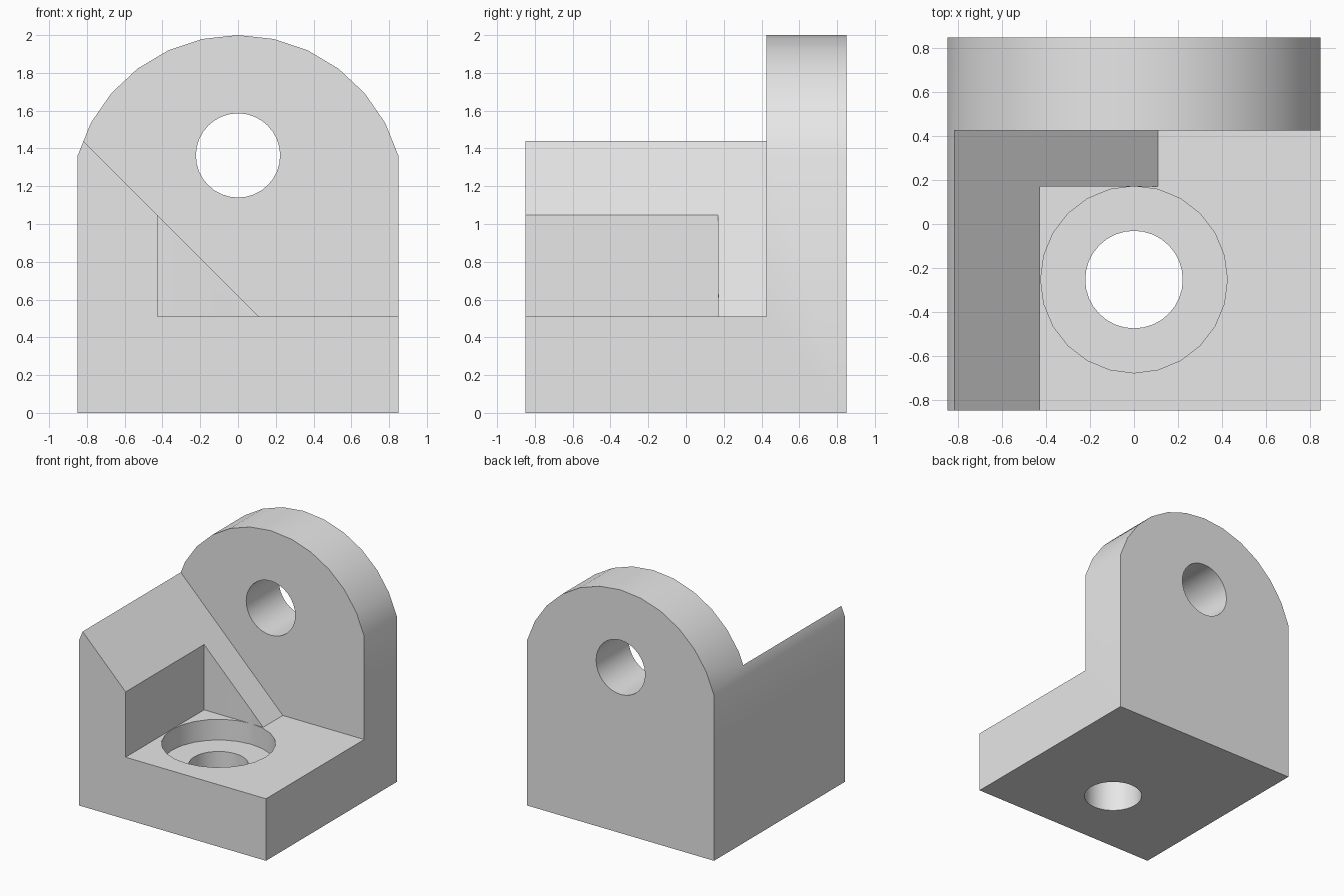
import bpy
import bmesh
from math import cos, sin, radians
from mathutils import Matrix

cube = bpy.data.objects.get("Cube")
if cube:
    bpy.data.objects.remove(cube, do_unlink=True)

HALF = 0.85          # half width and half depth
FLOOR = 0.51         # top of the base
PLATE_FRONT = 0.425  # front face of the upright plate

grey = bpy.data.materials.new("plain grey")
grey.use_nodes = True
grey.diffuse_color = (0.8, 0.8, 0.8, 1)
grey.node_tree.nodes["Principled BSDF"].inputs["Base Color"].default_value = (0.8, 0.8, 0.8, 1)


def add_object(name, bm):
    bmesh.ops.recalc_face_normals(bm, faces=bm.faces)
    mesh = bpy.data.meshes.new(name)
    bm.to_mesh(mesh)
    bm.free()
    mesh.materials.append(grey)
    obj = bpy.data.objects.new(name, mesh)
    bpy.context.collection.objects.link(obj)
    return obj


def extrude_profile(name, points, y0, y1):
    """Extrude an x-z outline from y0 to y1."""
    bm = bmesh.new()
    face = bm.faces.new([bm.verts.new((x, y0, z)) for x, z in points])
    side = bmesh.ops.extrude_face_region(bm, geom=[face])["geom"]
    verts = [v for v in side if isinstance(v, bmesh.types.BMVert)]
    bmesh.ops.translate(bm, verts=verts, vec=(0, y1 - y0, 0))
    return add_object(name, bm)


def cylinder(name, radius, depth, centre, sides, axis="Z"):
    bm = bmesh.new()
    turn = Matrix.Rotation(radians(90), 4, "X") if axis == "Y" else Matrix()
    bmesh.ops.create_cone(bm, cap_ends=True, segments=sides, radius1=radius,
                          radius2=radius, depth=depth,
                          matrix=Matrix.Translation(centre) @ turn)
    return add_object(name, bm)


def cut(target, cutter):
    cutter.hide_render = True
    mod = target.modifiers.new("cut", "BOOLEAN")
    mod.operation = "DIFFERENCE"
    mod.solver = "EXACT"
    mod.object = cutter
    bpy.context.view_layer.objects.active = target
    bpy.ops.object.modifier_apply(modifier=mod.name)
    bpy.data.objects.remove(cutter, do_unlink=True)


# Solid block with an arched top
ARC_Z, ARC_R, SPAN = 1.115, 0.885, 73.9
arch = [(ARC_R * sin(radians(SPAN * i / 6)), ARC_Z + ARC_R * cos(radians(SPAN * i / 6)))
        for i in range(-5, 6)]
outline = [(HALF, 0), (-HALF, 0), (-HALF, 1.36)] + arch + [(HALF, 1.36)]
bracket = extrude_profile("bracket", outline, -HALF, HALF)

# Sloped cut in front of the plate, leaving the gusset and side wall
slope = [(0.11, FLOOR), (1.5, FLOOR), (1.5, 2.6), (-1.98, 2.6)]
cut(bracket, extrude_profile("slope_cutter", slope, -1.5, PLATE_FRONT))

# Square pocket above the base
pocket = [(-0.427, FLOOR), (1.5, FLOOR), (1.5, 1.5), (-0.427, 1.5)]
cut(bracket, extrude_profile("pocket_cutter", pocket, -1.5, 0.17))

# Counterbored hole in the base, plain hole in the plate
cut(bracket, cylinder("counterbore_cutter", 0.425, 0.4, (0, -0.253, 0.54), 24))
cut(bracket, cylinder("base_hole_cutter", 0.222, 1.6, (0, -0.253, 0), 32))
cut(bracket, cylinder("plate_hole_cutter", 0.223, 1.0, (0, 0.64, 1.363), 32, "Y"))

# Smooth curved surfaces, sharp corners
bpy.ops.object.select_all(action="DESELECT")
bracket.select_set(True)
bpy.context.view_layer.objects.active = bracket
bpy.ops.object.shade_smooth_by_angle(angle=radians(30))
